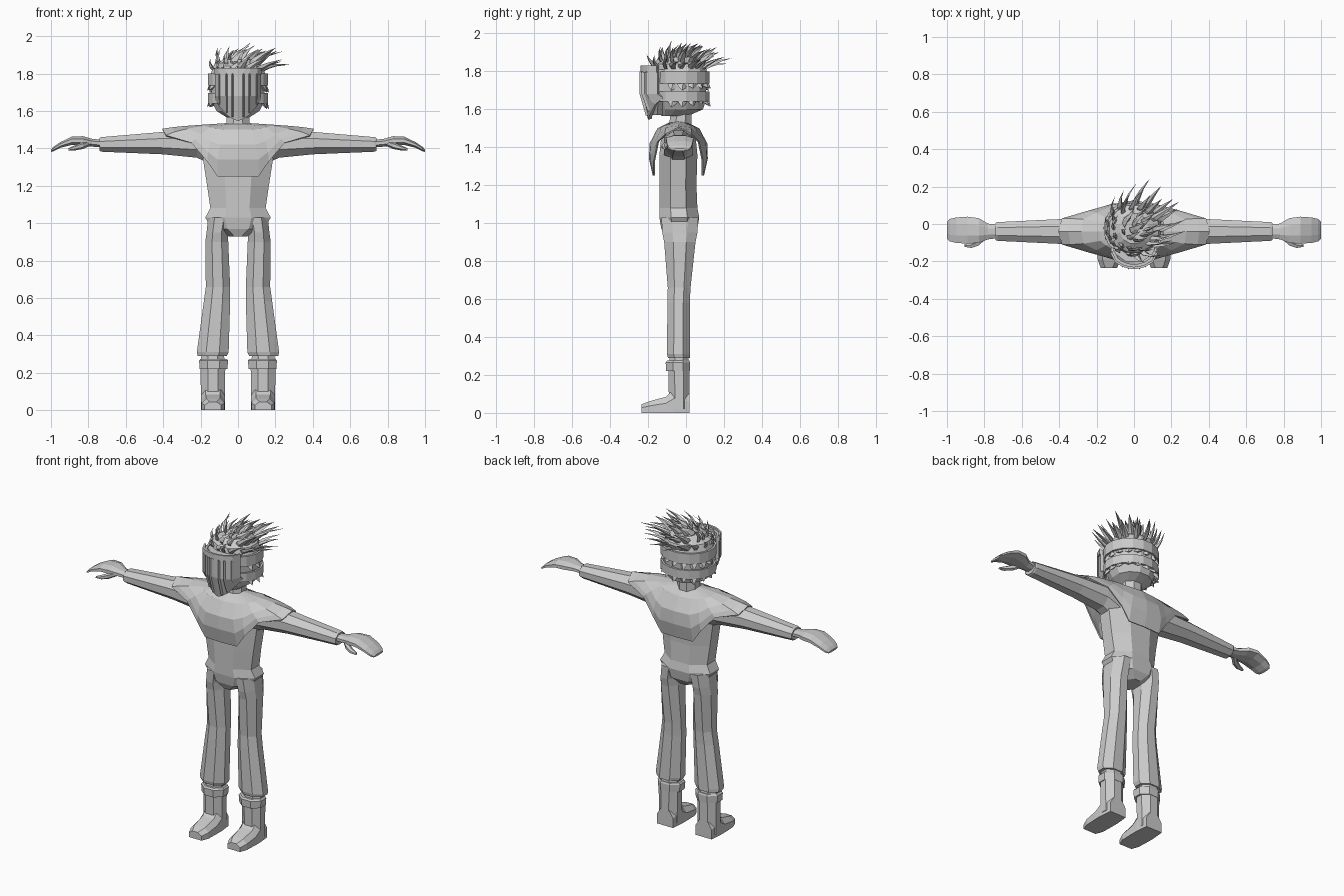
import bpy, bmesh, math, random
from mathutils import Vector

if "Cube" in bpy.data.objects:
    bpy.data.objects.remove(bpy.data.objects["Cube"])

random.seed(7)
CY = -0.04  # body centre line
grey = bpy.data.materials.new("plain grey")
grey.diffuse_color = (0.6, 0.6, 0.6, 1)
grey.use_nodes = True
grey.node_tree.nodes["Principled BSDF"].inputs["Base Color"].default_value = grey.diffuse_color


def make(name, bm, mirror=None, loc=(0, 0, 0), thick=0):
    bmesh.ops.remove_doubles(bm, verts=bm.verts, dist=0.0001)
    bmesh.ops.recalc_face_normals(bm, faces=bm.faces)
    me = bpy.data.meshes.new(name)
    bm.to_mesh(me)
    bm.free()
    me.materials.append(grey)
    ob = bpy.data.objects.new(name, me)
    ob.location = loc
    bpy.context.collection.objects.link(ob)
    if mirror:
        m = ob.modifiers.new("mirror", 'MIRROR')
        m.use_axis = mirror
        m.use_clip = True
    if thick:
        s = ob.modifiers.new("thickness", 'SOLIDIFY')
        s.thickness = thick
    return ob


def skin(bm, rings, closed=True, caps=True):
    rows = [[bm.verts.new(p) for p in r] for r in rings]
    n = len(rows[0])
    for a, b in zip(rows, rows[1:]):
        for i in range(n if closed else n - 1):
            j = (i + 1) % n
            bm.faces.new((a[i], a[j], b[j], b[i]))
    if caps:
        bm.faces.new(rows[0])
        bm.faces.new(rows[-1])


def oval(c, hu, hv, axis='Z', n=8):
    """Ring with its flats at the half sizes hu and hv."""
    k = 1 / math.cos(math.pi / n)
    pts = []
    for i in range(n):
        a = math.tau * (i + 0.5) / n
        u, v = hu * k * math.cos(a), hv * k * math.sin(a)
        off = {'Z': (u, v, 0), 'X': (0, u, v), 'Y': (u, 0, v)}[axis]
        pts.append(Vector(c) + Vector(off))
    return pts


def loft(name, rings, mirror=None):
    bm = bmesh.new()
    skin(bm, rings)
    return make(name, bm, mirror)


def upright(name, rows, mirror=None, n=8):
    """rows: z, x low, x high, y low, y high"""
    return loft(name, [oval(((a + b) / 2, (c + d) / 2, z), (b - a) / 2, (d - c) / 2, 'Z', n)
                       for z, a, b, c, d in rows], mirror)


X = (True, False, False)

# Torso and neck
upright("torso", [(0.93, -.05, .05, -.11, .03), (0.97, -.14, .14, -.13, .06),
                  (1.03, -.175, .175, -.14, .07), (1.08, -.148, .148, -.14, .06),
                  (1.2, -.165, .165, -.14, .055), (1.36, -.19, .19, -.14, .06),
                  (1.46, -.18, .18, -.13, .05), (1.52, -.08, .08, -.09, .02)])
upright("neck", [(1.5, -.062, .062, -.09, .03), (1.6, -.06, .06, -.08, .03)])

# Flared trousers
upright("trouser_leg", [(0.29, .06, .215, -.095, .02), (0.31, .05, .22, -.1, .02),
                        (0.58, .042, .183, -.098, .02), (0.66, .042, .172, -.096, .024),
                        (0.9, .052, .175, -.115, .05), (0.95, .055, .168, -.125, .06),
                        (1.03, .04, .16, -.13, .065)], X)
# Boots: cuff, shaft, foot
upright("boot_cuff", [(0.22, .057, .205, -.105, .02), (0.265, .053, .208, -.107, .022),
                      (0.275, .06, .2, -.1, .018)], X)
upright("boot_shaft", [(0.02, .072, .198, -.09, .018), (0.22, .068, .2, -.092, .018),
                       (0.3, .075, .195, -.085, .012)], X)


def foot_section(y, a, b, h):
    return [(a, y, 0), (b, y, 0), (b, y, h * .6), (b - .025, y, h),
            (a + .025, y, h), (a, y, h * .6)]


loft("boot_foot", [foot_section(*s) for s in [(.018, .078, .19, .1), (-.06, .07, .198, .13),
     (-.105, .07, .198, .085), (-.19, .072, .194, .062), (-.235, .09, .178, .045)]], X)

# Sleeves, hands and thumbs
loft("sleeve", [oval((x, CY, (a + b) / 2), h, (b - a) / 2, 'X') for x, a, b, h in
                [(.13, 1.31, 1.48, .075), (.22, 1.35, 1.495, .075), (.4, 1.368, 1.488, .066),
                 (.73, 1.382, 1.46, .05), (.74, 1.386, 1.456, .046)]], X)
loft("hand", [oval((x, y, z), hy, hz, 'X') for x, y, z, hy, hz in
              [(.72, CY, 1.425, .035, .02), (.78, CY, 1.43, .042, .021),
               (.83, -.035, 1.44, .066, .025), (.89, -.033, 1.44, .072, .022),
               (.95, -.033, 1.418, .068, .015), (.985, -.033, 1.397, .06, .012),
               (1.0, -.033, 1.387, .045, .006)]], X)
loft("thumb", [oval(c, r, r * .8, 'X', 6) for c, r in
               [((.79, -.06, 1.43), .018), ((.83, -.095, 1.415), .02),
                ((.87, -.113, 1.403), .015), ((.905, -.115, 1.395), .007)]], X)

# Shawl: one quarter, columns run from the neck to the hem
columns = [
    [(0, -.05, 1.53), (0, -.11, 1.5), (0, -.152, 1.42), (0, -.155, 1.34), (0, -.135, 1.25)],
    [(.03, -.045, 1.53), (.08, -.1, 1.5), (.095, -.145, 1.42), (.11, -.15, 1.34), (.11, -.13, 1.25)],
    [(.045, -.038, 1.53), (.12, -.09, 1.505), (.15, -.125, 1.44), (.16, -.135, 1.38), (.165, -.13, 1.33)],
    [(.055, -.03, 1.53), (.15, -.075, 1.515), (.2, -.1, 1.475), (.23, -.108, 1.45), (.25, -.11, 1.43)],
    [(.06, -.015, 1.533), (.18, -.05, 1.52), (.27, -.065, 1.505), (.34, -.07, 1.488), (.385, -.07, 1.47)],
    [(.06, 0, 1.535), (.18, 0, 1.527), (.28, 0, 1.52), (.35, 0, 1.513), (.405, 0, 1.505)]]
bm = bmesh.new()
skin(bm, columns, closed=False, caps=False)
make("shawl", bm, (True, True, False), (0, CY, 0), 0.008)

# Head with a rounded scalp
HY = -.025
loft("head", [oval((0, y, z), a, b, 'Z', 12) for z, y, a, b in
              [(1.565, -.06, .06, .07), (1.6, HY, .115, .115), (1.65, HY, .14, .13),
               (1.8, HY, .145, .135), (1.84, HY, .13, .125), (1.875, HY, .075, .08)]])

# Straps around the head
for name, z0, z1 in (("upper_strap", 1.735, 1.8), ("lower_strap", 1.64, 1.695)):
    bm = bmesh.new()
    skin(bm, [oval((0, HY, z), .161, .148, 'Z', 16) for z in (z0, z1)], caps=False)
    make(name, bm, thick=0.012)

# Face guard with a pointed chin
guard = [(0, -.235, 1.545), (.03, -.232, 1.558), (.062, -.222, 1.58),
         (.1, -.198, 1.625), (.123, -.15, 1.66)]
bm = bmesh.new()
skin(bm, [[(x, y + .035, z), (x, y, 1.68), (x, y, 1.82)] for x, y, z in guard],
     closed=False, caps=False)
for v in bm.verts:  # pull the chin tip back and thin
    if v.co.z < 1.67:
        v.co.y = min(v.co.y, -.12)
make("face_guard", bm, X, thick=0.02)
# Filler behind the guard
upright("face", [(1.57, -.03, .03, -.19, -.06), (1.65, -.1, .1, -.19, -.04),
                 (1.81, -.11, .11, -.2, -.04)])
# Rim along the top and upright slats
bm = bmesh.new()
skin(bm, [[(x * 1.03, y - .006, 1.795), (x * 1.03, y - .006, 1.83)] for x, y, z in guard],
     closed=False, caps=False)
make("guard_rim", bm, X, thick=0.012)
for i, (x, y, z) in enumerate(guard[1:4]):
    bm = bmesh.new()
    w = .006
    skin(bm, [[(x - w, y + .03, z + .01), (x + w, y + .033, z + .01), (x, y + .02, z + .01)],
              [(x - w, y, 1.68), (x + w, y + .003, 1.68), (x, y - .012, 1.68)],
              [(x - w, y, 1.8), (x + w, y + .003, 1.8), (x, y - .012, 1.8)]])
    make("guard_slat_%d" % (i + 1), bm, X)


def spike(bm, base, out, lean, width):
    """Curved tapering lock of hair."""
    side = out.cross(Vector((.3, .2, 1))).normalized()
    up = side.cross(out).normalized()
    rings = []
    for t, k in ((0, .8), (.3, 1), (.65, .6), (1, .04)):
        p = base + out * t + lean * t * t
        w = width * k
        rings.append([p + side * w, p + up * w * .6, p - side * w, p - up * w * .45])
    skin(bm, rings)


# Windswept hair: rows of spikes around the scalp
bm = bmesh.new()
for count, r, z, spread, rise in ((17, .13, 1.815, .085, .075), (14, .1, 1.84, .07, .1),
                                  (9, .055, 1.86, .04, .1), (3, .02, 1.87, .02, .1)):
    for i in range(count):
        a = math.tau * (i + random.uniform(-.25, .25)) / count
        d = Vector((math.cos(a), math.sin(a), 0))
        s = random.uniform(.75, 1.1)
        base = Vector((0, HY, z)) + d * r
        out = (d * spread + Vector((0, 0, rise))) * s
        lean = Vector((.075, .055, -.005 if d.x + d.y < .5 else -.03)) * random.uniform(.5, 1.2)
        spike(bm, base, out, lean, random.uniform(.016, .024))
for v in bm.verts:
    v.co.x = min(v.co.x, .31)
    v.co.y = min(v.co.y, .24)
    v.co.z = min(v.co.z, 1.99)
make("hair", bm)

# Short tufts under and between the straps
bm = bmesh.new()
for i in range(11):
    a = math.radians(-20 + 220 * i / 10)
    d = Vector((math.cos(a), math.sin(a), 0))
    for z, l in ((1.735, .035), (1.655, .045)):
        out = d * .03 + Vector((0, 0, -l * random.uniform(.6, 1.1)))
        spike(bm, Vector((d.x * .135, HY + d.y * .125, z)), out, Vector((0, 0, 0)), .026)
make("hair_tufts", bm)
